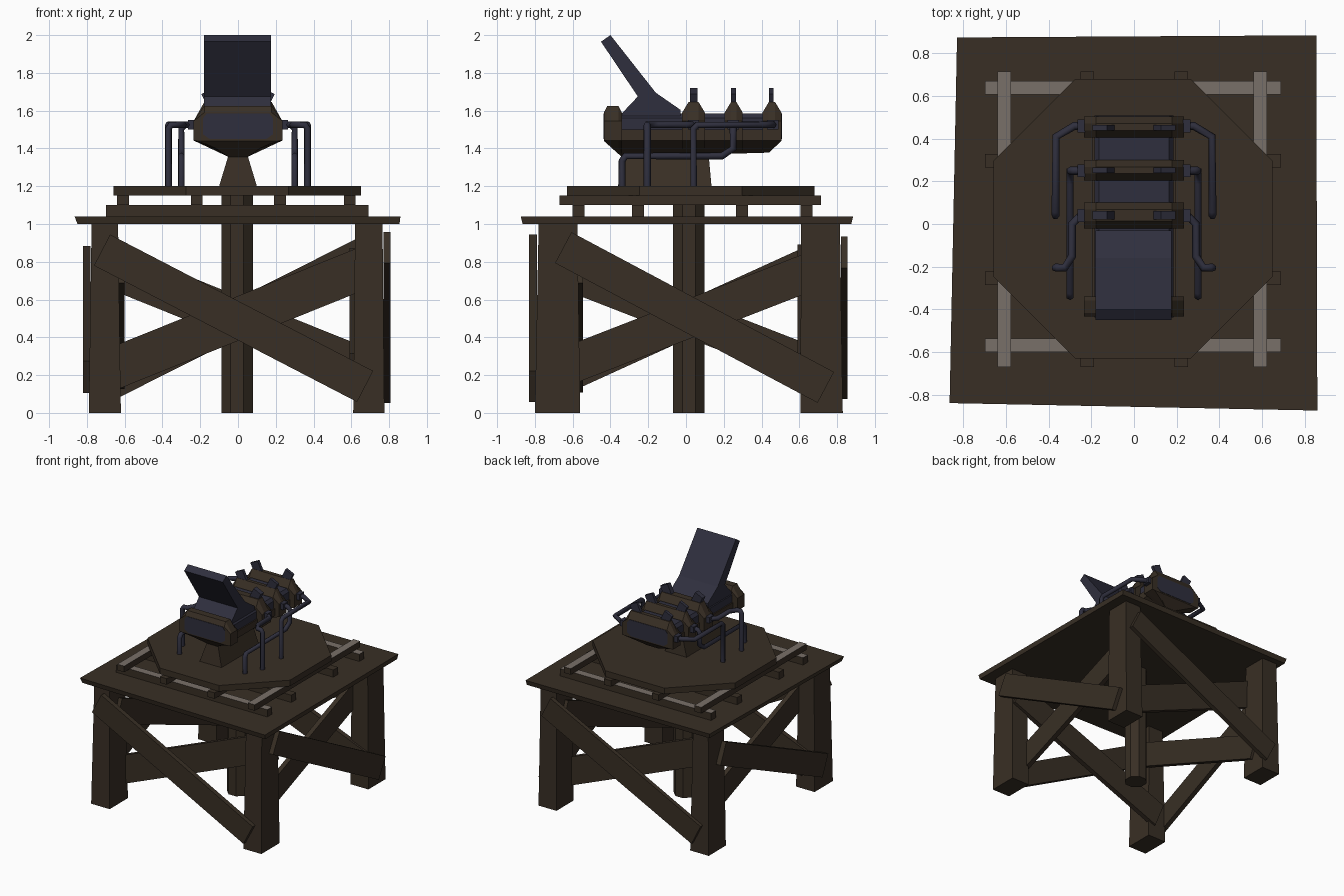
import bpy, bmesh, math
from mathutils import Matrix, Vector

if "Cube" in bpy.data.objects:
    bpy.data.objects.remove(bpy.data.objects["Cube"])


def material(name, rgb):
    m = bpy.data.materials.new(name)
    m.diffuse_color = (*rgb, 1)
    m.use_nodes = True
    m.node_tree.nodes["Principled BSDF"].inputs["Base Color"].default_value = m.diffuse_color
    return m


BROWN = material("dark_wood", (0.040, 0.028, 0.018))
NAVY = material("navy_metal", (0.028, 0.028, 0.047))
GREY = material("grey_rail", (0.19, 0.16, 0.14))


def finish(bm, name, mat):
    bmesh.ops.recalc_face_normals(bm, faces=bm.faces[:])
    me = bpy.data.meshes.new(name)
    bm.to_mesh(me)
    bm.free()
    me.materials.append(mat)
    ob = bpy.data.objects.new(name, me)
    bpy.context.collection.objects.link(ob)
    return ob


def loft(name, rings, mat):
    """Skin a list of equal-length point rings and cap both ends."""
    bm = bmesh.new()
    vs = [[bm.verts.new(p) for p in r] for r in rings]
    n = len(vs[0])
    for a, b in zip(vs, vs[1:]):
        for i in range(n):
            j = (i + 1) % n
            bm.faces.new((a[i], a[j], b[j], b[i]))
    bm.faces.new(vs[0])
    bm.faces.new(vs[-1])
    return finish(bm, name, mat)


def rect(x0, x1, y0, y1, z):
    return [(x0, y0, z), (x1, y0, z), (x1, y1, z), (x0, y1, z)]


def box(name, x0, x1, y0, y1, z0, z1, mat):
    return loft(name, [rect(x0, x1, y0, y1, z0), rect(x0, x1, y0, y1, z1)], mat)


def ngon(cx, cy, r, n, z):
    return [(cx + r * math.cos(math.tau * (i + .5) / n),
             cy + r * math.sin(math.tau * (i + .5) / n), z) for i in range(n)]


# slightly crooked table top
loft("table_top", [
    [(-.82, .865, 1.0), (.85, .875, 1.0), (.855, -.865, 1.0), (-.85, -.83, 1.0)],
    [(-.83, .875, 1.04), (.855, .885, 1.04), (.86, -.875, 1.04), (-.865, -.84, 1.04)]], BROWN)

# tapered legs
for sx, (xb, xt) in (("left", ((-.79, -.62), (-.775, -.635))), ("right", ((.61, .775), (.62, .765)))):
    for sy, (yb, yt) in (("front", ((-.80, -.56), (-.78, -.575))), ("back", ((.605, .83), (.61, .815)))):
        loft(f"{sy}_{sx}_leg", [rect(*xb, *yb, 0), rect(*xt, *yt, 1.0)], BROWN)

# centre post and turntable
loft("centre_post", [ngon(-.005, .015, .09, 8, 0), ngon(-.005, .015, .09, 8, 1.15)], BROWN)
R = .655 / math.cos(math.pi / 8)
loft("turntable", [ngon(-.005, .025, R, 8, 1.15), ngon(-.005, .025, R, 8, 1.20)], BROWN)


# diagonal braces: (u, z) end points, width w, spanning a0..a1 across the wall
def brace(name, axis, a0, a1, p, q, w):
    p, q = Vector(p), Vector(q)
    d = (q - p).normalized()
    n = Vector((-d.y, d.x)) * w / 2
    pts = [p + n, q + n, q - n, p - n]
    rings = [[(c.x, a, c.y) if axis == "x" else (a, c.x, c.y) for c in pts] for a in (a0, a1)]
    loft(name, rings, BROWN)


brace("front_outer_brace", "x", -.83, -.79, (-.72, .862), (.673, .14), .185)
brace("back_outer_brace", "x", .82, .855, (-.69, .155), (.69, .85), .185)
brace("right_outer_brace", "y", .77, .808, (-.65, .875), (.74, .135), .185)
brace("left_outer_brace", "y", -.82, -.78, (-.66, .19), (.68, .80), .185)
brace("front_inner_brace", "x", -.585, -.545, (-.72, .21), (.72, .79), .22)
brace("back_inner_brace", "x", .59, .63, (-.72, .79), (.72, .21), .22)
brace("right_inner_brace", "y", .59, .63, (-.70, .22), (.74, .78), .20)
brace("left_inner_brace", "y", -.64, -.60, (-.70, .78), (.74, .22), .20)

# two layers of rails, the outer ones with grey top faces
rails = [(f"cross_rail_{i}", (-.70, .69, y, y + .063, 1.04, 1.10), i in (0, 3))
         for i, y in enumerate((-.60, -.285, .265, .607))]
rails += [(f"long_rail_{i}", (x, x + .063, -.67, .715, 1.10, 1.15), i in (0, 3))
          for i, x in enumerate((-.64, -.25, .19, .56))]
for name, dims, outer in rails:
    ob = box(name, *dims, BROWN)
    if outer:
        ob.data.materials.append(GREY)
        for f in ob.data.polygons:
            f.material_index = int(f.normal.z > .5)

# pedestal
loft("pedestal", [rect(-.10, .10, -.36, .135, 1.2), rect(-.05, .05, -.335, .12, 1.365)], BROWN)


# gun body: cross sections along y
def bottom(y):
    if y < -.34:
        return 1.355 + .085 * (-.34 - y) / .095
    if y > .44:
        return 1.378 + .062 * (y - .44) / .065
    return 1.355 + .023 * (y + .34) / .78


def section(y, w, top):
    b = bottom(y)
    bx = .05 + (w - .06) * max(0, (b - 1.38) / .065)
    half = [(bx, b), (w, 1.442), (w, min(1.545, top)), (w * .76, top)]
    return [(x, y, z) for x, z in half] + [(-x, y, z) for x, z in reversed(half)]


loft("belly", [section(y, .195, 1.50) for y in (-.433, -.34, .44, .503)], BROWN)
core = [(.15, 1.45), (.185, 1.475), (.185, 1.56), (.165, 1.585)]
core += [(-x, z) for x, z in reversed(core)]
loft("barrel_core", [[(x, y, z) for x, z in core] for y in (-.438, .508)], NAVY)
for i, (y0, y1, top) in enumerate(((-.435, -.34, 1.625), (-.02, .10, 1.645),
                                   (.205, .30, 1.645), (.405, .505, 1.645))):
    c = .018 if i == 0 else .033
    loft(f"body_ring_{i}", [section(y0, .235, 1.59), section(y0 + c, .235, top),
                            section(y1 - c, .235, top), section(y1, .235, 1.59)], BROWN)

# tilted shield plate with wedge foot
side = [(-.45, 1.965), (-.40, 2.0), (-.16, 1.695), (-.03, 1.605), (-.03, 1.56),
        (-.34, 1.56), (-.34, 1.585), (-.255, 1.675)]
loft("shield_plate", [[(x, y, z) for y, z in side] for x in (-.18, .175)], NAVY)

# small tilted lugs on top of the rings
for i, (y, t) in enumerate(((.042, .04), (.252, .025), (.452, .025))):
    for s in (-1, 1):
        ob = box(f"ring_lug_{i}_{'left' if s < 0 else 'right'}", -.037, .037, -t / 2, t / 2, -.06, .06, NAVY)
        ob.data.transform(Matrix.Translation((s * .135, y, 1.65)) @ Matrix.Rotation(s * .45, 4, "Y"))


# pipes
def pipe(name, pts, r=.019):
    cu = bpy.data.curves.new(name, "CURVE")
    cu.dimensions = "3D"
    cu.bevel_depth = r
    cu.bevel_resolution = 1
    cu.use_fill_caps = True
    sp = cu.splines.new("POLY")
    sp.points.add(len(pts) - 1)
    for p, c in zip(sp.points, pts):
        p.co = (*c, 1)
    cu.materials.append(NAVY)
    ob = bpy.data.objects.new(name, cu)
    bpy.context.collection.objects.link(ob)


PIPES = {
    "rear_pipe": [(.2, .46, 1.525), (.28, .46, 1.525), (.365, .41, 1.525), (.368, .06, 1.525),
                  (.368, .04, 1.505), (.368, .04, 1.2)],
    "middle_pipe": [(.2, .25, 1.525), (.28, .25, 1.525), (.30, .25, 1.505), (.30, .25, 1.40),
                    (.30, .19, 1.36), (.30, -.32, 1.36), (.30, -.338, 1.335), (.30, -.338, 1.2)],
    "front_pipe": [(.2, .04, 1.525), (.25, .04, 1.525), (.29, .0, 1.525), (.29, -.15, 1.525),
                   (.325, -.205, 1.525), (.355, -.205, 1.525), (.368, -.205, 1.505), (.368, -.205, 1.2)],
}
for name, pts in PIPES.items():
    for s, tag in ((-1, "left"), (1, "right")):
        pipe(f"{tag}_{name}", [(s * x, y, z) for x, y, z in pts])
        y = pts[0][1]
        a, b = sorted((s * .22, s * .265))
        box(f"{tag}_{name}_socket", a, b, y - .03, y + .03, 1.50, 1.55, NAVY)
